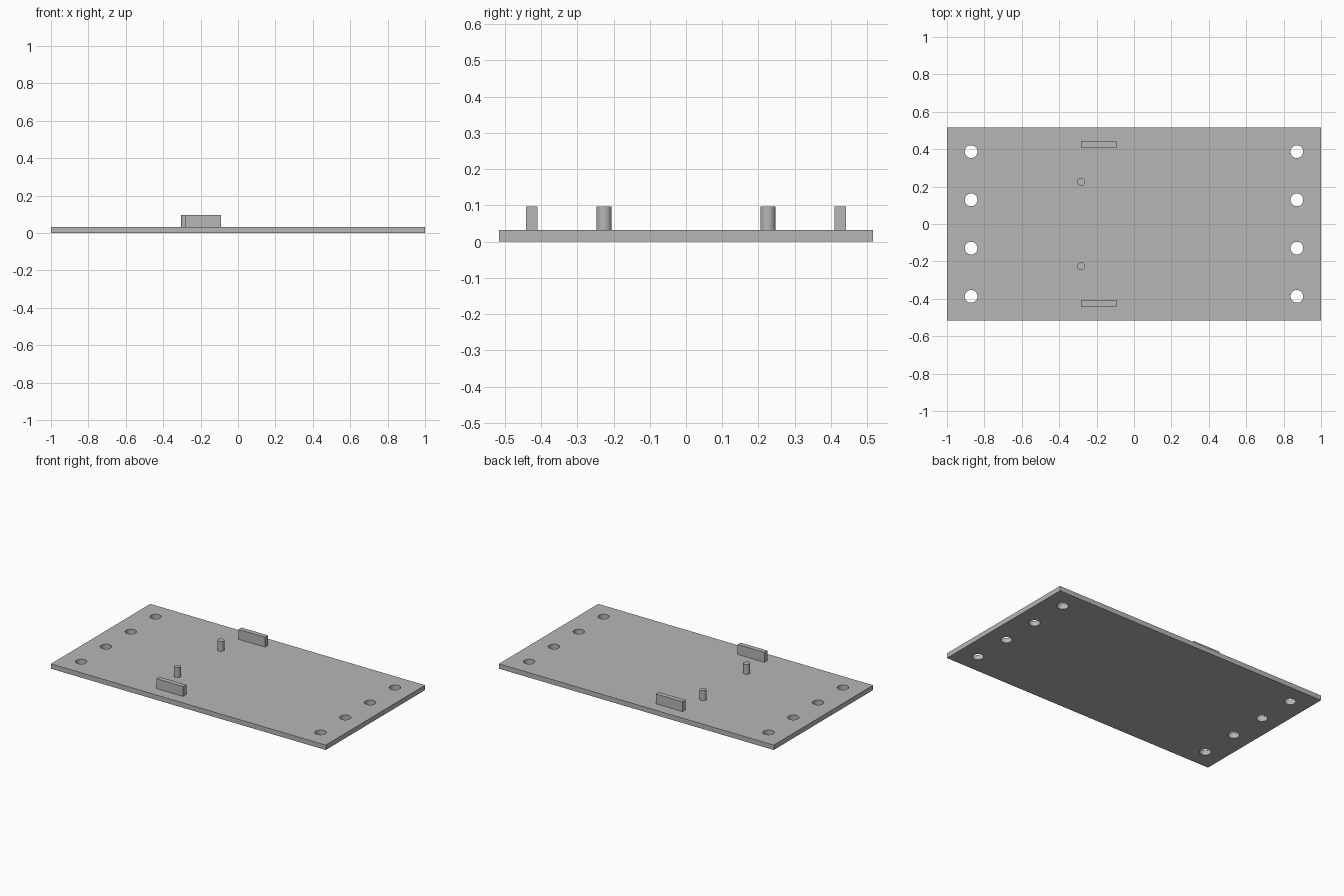
import bpy

cube = bpy.data.objects.get("Cube")
if cube:
    bpy.data.objects.remove(cube, do_unlink=True)

THICK, TOP = 0.032, 0.097

grey = bpy.data.materials.new("plain grey")
grey.use_nodes = True
grey.diffuse_color = (0.47, 0.47, 0.47, 1)
grey.node_tree.nodes["Principled BSDF"].inputs["Base Color"].default_value = grey.diffuse_color


def finish(obj, name):
    obj.name = name
    obj.data.materials.clear()
    obj.data.materials.append(grey)
    return obj


def box(name, x, y, size, z0, z1):
    bpy.ops.mesh.primitive_cube_add(size=1, location=(x, y, (z0 + z1) / 2))
    obj = bpy.context.object
    obj.scale = (*size, z1 - z0)
    bpy.ops.object.transform_apply(location=False, rotation=False, scale=True)
    return finish(obj, name)


def cylinder(name, x, y, radius, z0, z1):
    bpy.ops.mesh.primitive_cylinder_add(vertices=48, radius=radius, depth=z1 - z0,
                                        location=(x, y, (z0 + z1) / 2))
    return finish(bpy.context.object, name)


def smooth(obj):
    bpy.ops.object.select_all(action='DESELECT')
    obj.select_set(True)
    bpy.context.view_layer.objects.active = obj
    bpy.ops.object.shade_smooth_by_angle()


# Base plate with a row of four mounting holes near each end
plate = box("base_plate", 0, 0, (2, 1.032), 0, THICK)
cutters = [cylinder("hole_cutter", x, y, 0.034, -0.05, THICK + 0.05)
           for x in (-0.871, 0.871) for y in (-0.387, -0.129, 0.129, 0.387)]
bpy.ops.object.select_all(action='DESELECT')
for cutter in cutters:
    cutter.select_set(True)
bpy.context.view_layer.objects.active = cutters[0]
bpy.ops.object.join()
cutter = bpy.context.object
cutter.hide_render = True

cut = plate.modifiers.new("mounting_holes", 'BOOLEAN')
cut.operation = 'DIFFERENCE'
cut.solver = 'EXACT'
cut.object = cutter
bpy.ops.object.select_all(action='DESELECT')
plate.select_set(True)
bpy.context.view_layer.objects.active = plate
bpy.ops.object.modifier_apply(modifier=cut.name)
bpy.data.objects.remove(cutter, do_unlink=True)
smooth(plate)

# Upright locating pins and side tabs, mirrored front to back
for side, sign in (("front", -1), ("back", 1)):
    smooth(cylinder(side + "_pin", -0.283, sign * 0.226, 0.021, THICK, TOP))
    box(side + "_tab", -0.187, sign * 0.425, (0.194, 0.032), THICK, TOP)
